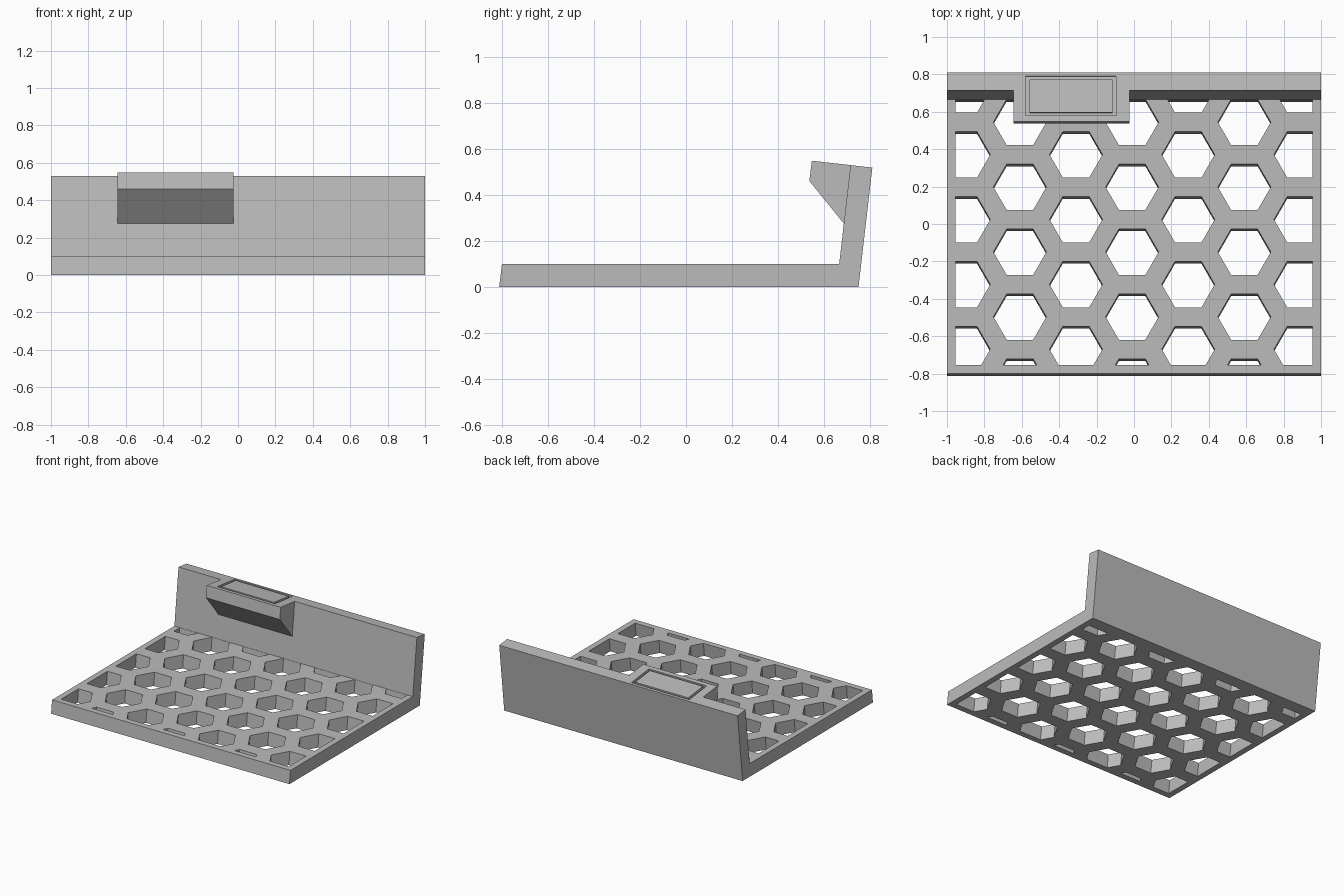
import bpy, bmesh, math

if "Cube" in bpy.data.objects:
    bpy.data.objects.remove(bpy.data.objects["Cube"])

LEAN = 0.117          # y shift per unit of height: everything leans back slightly

grey = bpy.data.materials.new("plain grey")
grey.diffuse_color = (0.5, 0.5, 0.5, 1)
grey.use_nodes = True
grey.node_tree.nodes["Principled BSDF"].inputs["Base Color"].default_value = grey.diffuse_color


def add_prism(bm, bottom, top):
    """Closed prism between two matching rings of points."""
    a = [bm.verts.new(p) for p in bottom]
    b = [bm.verts.new(p) for p in top]
    n = len(a)
    bm.faces.new(a[::-1])
    bm.faces.new(b)
    for i in range(n):
        bm.faces.new((a[i], a[(i + 1) % n], b[(i + 1) % n], b[i]))


def finish(bm, name):
    bmesh.ops.recalc_face_normals(bm, faces=bm.faces)
    me = bpy.data.meshes.new(name)
    bm.to_mesh(me)
    bm.free()
    me.materials.append(grey)
    ob = bpy.data.objects.new(name, me)
    bpy.context.collection.objects.link(ob)
    return ob


def side_profile(name, pts, x0, x1):
    bm = bmesh.new()
    add_prism(bm, [(x0, y, z) for y, z in pts], [(x1, y, z) for y, z in pts])
    return finish(bm, name)


def cut(ob, cutter):
    cutter.hide_render = True
    cutter.hide_viewport = True
    mod = ob.modifiers.new("cut", 'BOOLEAN')
    mod.operation, mod.solver, mod.object = 'DIFFERENCE', 'EXACT', cutter


def clip(poly, axis, limit, sign):
    """Keep the part of a polygon where sign * coordinate <= sign * limit."""
    out = []
    for i, q in enumerate(poly):
        p = poly[i - 1]
        dp, dq = sign * (p[axis] - limit), sign * (q[axis] - limit)
        if (dp < 0) != (dq < 0):
            t = dp / (dp - dq)
            out.append((p[0] + t * (q[0] - p[0]), p[1] + t * (q[1] - p[1])))
        if dq < 0:
            out.append(q)
    return out


# Base tray with leaning back wall
tray = side_profile("tray_and_back_wall",
                    [(-0.812, 0), (0.75, 0), (0.81, 0.518), (0.715, 0.529),
                     (0.666, 0.1), (-0.80, 0.1)], -1, 1)

# Hexagonal holes, trimmed by a plain border
R, PITCH = 0.1415, 0.347
bm = bmesh.new()
for col in range(7):
    cx = -0.91 + 0.3 * col
    for row in range(-4, 3):
        cy = 0.1975 + PITCH * (row + (0.5 if col % 2 == 0 else 0))
        hexa = [(cx + R * math.cos(k * math.pi / 3), cy + R * math.sin(k * math.pi / 3))
                for k in range(6)]
        for axis, limit, sign in ((0, 0.955, 1), (0, -0.955, -1), (1, 0.664, 1), (1, -0.755, -1)):
            hexa = clip(hexa, axis, limit, sign)
        if len(hexa) > 2:
            add_prism(bm, [(x, y - 0.15 * LEAN, -0.05) for x, y in hexa],
                      [(x, y + 0.02 * LEAN, 0.12) for x, y in hexa])
cut(tray, finish(bm, "hole_cutter"))

# Wedge block on the wall, overlapping into the wall
block = side_profile("wedge_block",
                     [(0.536, 0.46), (0.547, 0.548), (0.715, 0.529), (0.686, 0.275)],
                     -0.645, -0.025)

# Rectangular groove in the sloping top, framing a flush panel
def on_top(x, y, h):
    return (x, y + h * LEAN, 0.529 - LEAN * (y - 0.715) + h)


def rect(x0, x1, y0, y1, h):
    return [on_top(x, y, h) for x, y in ((x0, y0), (x1, y0), (x1, y1), (x0, y1))]


bm = bmesh.new()
OUT, INN = (-0.58, -0.095, 0.58, 0.79), (-0.56, -0.115, 0.597, 0.773)
rings = [[bm.verts.new(p) for p in rect(*r, h)]
         for r, h in ((OUT, -0.02), (OUT, 0.02), (INN, 0.02), (INN, -0.02))]
for a, b in zip(rings, rings[1:] + rings[:1]):
    for i in range(4):
        j = (i + 1) % 4
        bm.faces.new((a[i], a[j], b[j], b[i]))
groove = finish(bm, "groove_cutter")
cut(tray, groove)
cut(block, groove)
